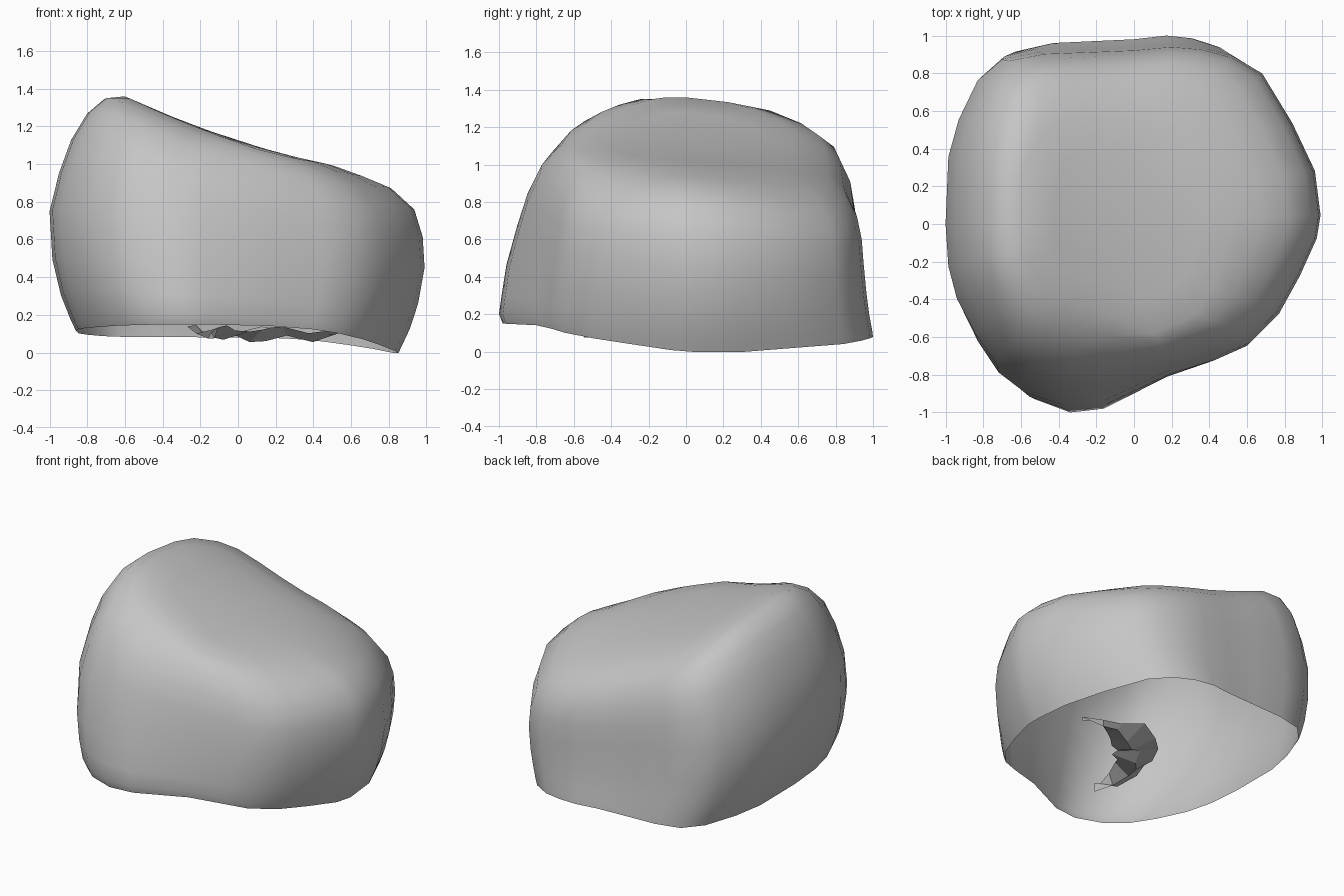
import bpy, bmesh, math, random
from mathutils import Vector

cube = bpy.data.objects.get("Cube")
if cube:
    bpy.data.objects.remove(cube, do_unlink=True)
random.seed(4)

# Widest plan outline, walked anticlockwise
OUTLINE = [(.99, .05), (.96, .3), (.84, .57), (.68, .85), (.52, .95), (.36, .995),
           (.2, 1.01), (0, .99), (-.25, .98), (-.5, .97), (-.7, .93), (-.83, .81),
           (-.93, .59), (-.985, .38), (-1, 0), (-.985, -.25), (-.94, -.44),
           (-.84, -.65), (-.73, -.82), (-.59, -.93), (-.38, -1), (-.18, -.98),
           (.2, -.81), (.46, -.73), (.62, -.66), (.77, -.5), (.88, -.29), (.97, -.08)]

# Height fraction, then outline scale towards left -x, right +x, front, back
RINGS = [(0, .86, .86, .98, .99), (.05, .89, .88, 1, .985), (.15, .94, .92, .985, .97),
         (.3, .985, .965, .96, .955), (.5, 1, 1, .9, .94), (.66, .95, .99, .845, .93),
         (.8, .885, .945, .77, .905), (.91, .8, .82, .66, .85),
         (.97, .71, .68, .55, .76), (1, .61, .53, .43, .58)]


def rim_height(x, y):
    return .115 - .035 * y - .173 * max(0, x) ** 2.5


def top_height(x, y):
    x = max(-.66, min(.66, x))
    fall = .15 if y > -.2 else .1
    return 1.125 - .32 * x + .12 * x * x - fall * (y + .2) ** 2


def side_ring(f, left, right, front, back, shrink=1):
    pts = []
    for x, y in OUTLINE:
        # The front leans back most at the left corner
        lean = max(.5, min(1, 1 - (x + .3)))
        front_scale = 1 - (1 - front) * lean
        x *= shrink * (left if x < 0 else right)
        y *= shrink * (front_scale if y < 0 else back)
        low = rim_height(x, y)
        pts.append(Vector((x, y, low + f * (top_height(x, y) - low))))
    return pts


def fragment_rows():
    """Ragged crescent: outer, middle and inner edges."""
    rows = []
    for row, height in enumerate((.12, .08, .13)):
        pts = []
        for i in range(11):
            a = math.radians(45 + 18 * i)
            spread = math.sin(math.pi * i / 10)
            r = .45 - row * .15 * spread + random.uniform(-.04, .04)
            pts.append(Vector((.2 + r * math.cos(a), -.22 + r * math.sin(a),
                               height + random.uniform(-.03, .03))))
        rows.append(pts)
    return rows


def loft(name, loops, closed, material):
    bm = bmesh.new()
    rows = [[bm.verts.new(p) for p in loop] for loop in loops]
    n = len(rows[0])
    for lower, upper in zip(rows, rows[1:]):
        for i in range(n if closed else n - 1):
            j = (i + 1) % n
            bm.faces.new((lower[i], lower[j], upper[j], upper[i]))
    if closed:
        bm.faces.new(rows[-1])
    mesh = bpy.data.meshes.new(name)
    bm.to_mesh(mesh)
    bm.free()
    mesh.materials.append(material)
    obj = bpy.data.objects.new(name, mesh)
    bpy.context.collection.objects.link(obj)
    return obj


# Plain stone colour
stone = bpy.data.materials.new("stone_grey")
stone.use_nodes = True
colour = (.56, .56, .56, 1)
stone.diffuse_color = colour
stone.node_tree.nodes["Principled BSDF"].inputs["Base Color"].default_value = colour

# Boulder: a smooth shell, open underneath
shell = [side_ring(*ring) for ring in RINGS]
shell += [side_ring(*RINGS[-1], shrink=s) for s in (.7, .35)]
boulder = loft("boulder", shell, True, stone)

# Ragged scrap of stone left under the hollow
loft("underside_fragment", fragment_rows(), False, stone)

bpy.ops.object.select_all(action='DESELECT')
boulder.select_set(True)
bpy.context.view_layer.objects.active = boulder
bpy.ops.object.shade_smooth_by_angle(angle=math.radians(50))
